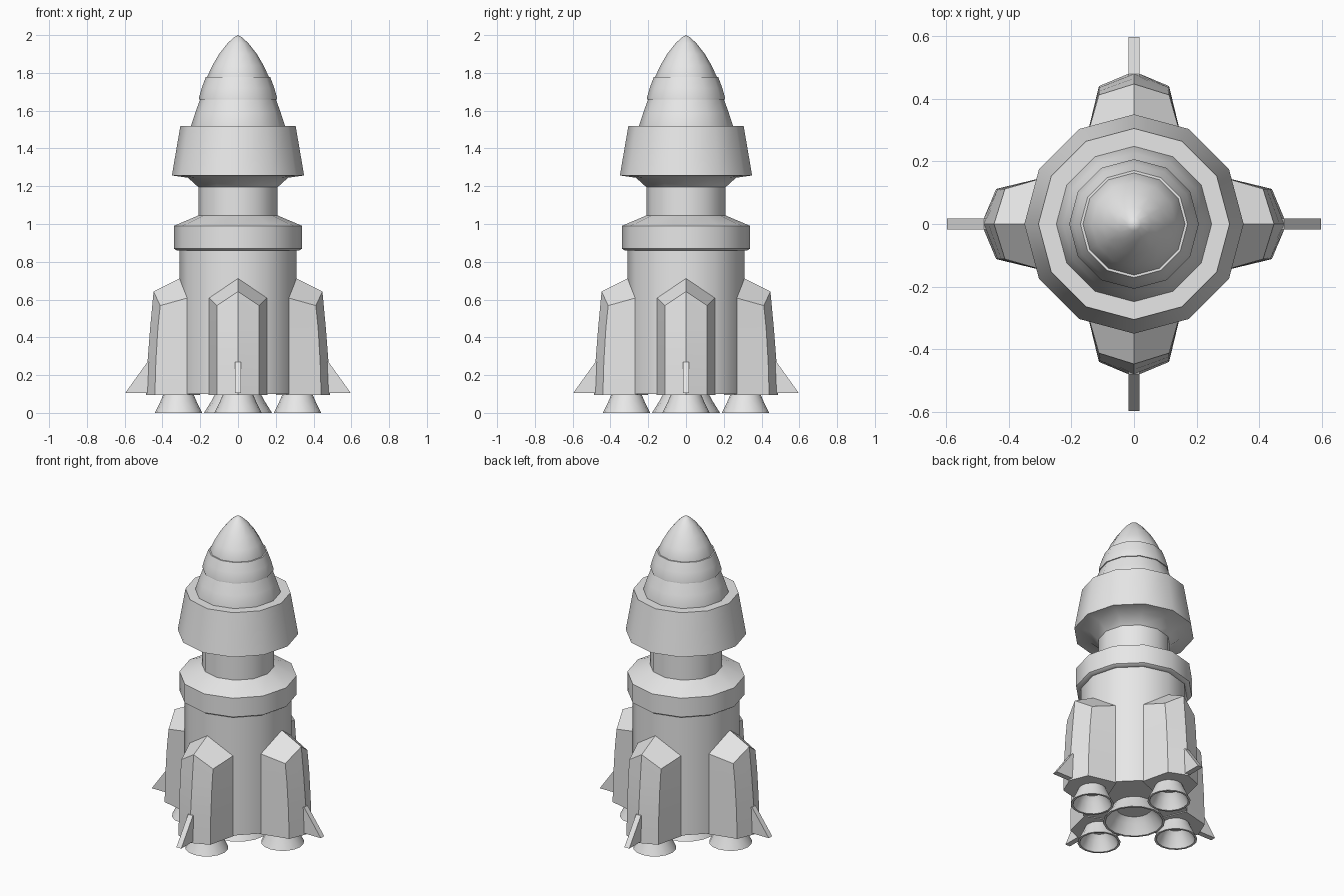
import bpy, bmesh, math
from mathutils import Matrix

cube = bpy.data.objects.get("Cube")
if cube:
    bpy.data.objects.remove(cube, do_unlink=True)

grey = bpy.data.materials.new("light_grey")
grey.use_nodes = True
COLOUR = (0.8, 0.8, 0.8, 1)
grey.diffuse_color = COLOUR
grey.node_tree.nodes["Principled BSDF"].inputs["Base Color"].default_value = COLOUR


def finish(name, bm, smooth=True):
    bmesh.ops.recalc_face_normals(bm, faces=bm.faces)
    me = bpy.data.meshes.new(name)
    bm.to_mesh(me)
    bm.free()
    me.materials.append(grey)
    if smooth:
        me.shade_smooth()
        me.set_sharp_from_angle(angle=math.radians(35))
    ob = bpy.data.objects.new(name, me)
    bpy.context.collection.objects.link(ob)
    return ob


def lathe(name, profile, sides=12, centre=(0, 0)):
    """Spin a (radius, z) profile that starts and ends on the axis."""
    bm = bmesh.new()
    rings = []
    for r, z in profile:
        n = 1 if r == 0 else sides
        rings.append([bm.verts.new((centre[0] + r * math.cos(2 * math.pi * i / sides),
                                    centre[1] + r * math.sin(2 * math.pi * i / sides), z))
                      for i in range(n)])
    for a, b in zip(rings, rings[1:]):
        for i in range(sides):
            j = (i + 1) % sides
            quad = [a[i % len(a)], a[j % len(a)], b[j % len(b)], b[i % len(b)]]
            bm.faces.new(list(dict.fromkeys(quad)))
    return finish(name, bm)


# Lower hull with collar and neck
lathe("lower_hull", [(0, 0.1), (0.31, 0.1), (0.31, 0.86), (0.325, 0.86), (0.34, 0.87),
                     (0.34, 0.99), (0.21, 1.045), (0.21, 1.21), (0, 1.21)])

# Flared upper stage
lathe("upper_stage", [(0, 1.195), (0.21, 1.195), (0.265, 1.245), (0.35, 1.257),
                      (0.305, 1.52), (0.24, 1.52), (0, 1.52)])

# Stepped nose cone
lathe("nose_base", [(0, 1.51), (0.248, 1.51), (0.248, 1.522), (0.226, 1.59), (0.2, 1.662), (0, 1.662)])
lathe("nose_ring", [(0, 1.66), (0.207, 1.66), (0.207, 1.668), (0.192, 1.72), (0.171, 1.777), (0, 1.777)])
lathe("nose_tip", [(0, 1.77), (0.163, 1.77), (0.163, 1.78), (0.135, 1.84), (0.1, 1.9),
                   (0.055, 1.957), (0.022, 1.988), (0, 2.0)])


# Booster pod: (inner middle, inner side, shoulder, ridge) for each level
def pod(name, turn):
    levels = []
    for z, shoulder, ridge in ((0.095, 0.44, 0.487), (0.27, 0.435, 0.479), (0.45, 0.424, 0.465)):
        levels.append([(0.2, 0, z), (0.262, 0.155, z), (shoulder, 0.112, z), (ridge, 0, z)])
    levels.append([(0.3, 0, 0.717), (0.262, 0.155, 0.61), (0.412, 0.112, 0.568), (0.447, 0, 0.643)])
    bm = bmesh.new()
    rings = []
    for a, b, c, d in levels:
        loop = [a, b, c, d] + [(p[0], -p[1], p[2]) for p in (c, b)]
        rings.append([bm.verts.new(p) for p in loop])
    for lo, hi in zip(rings, rings[1:]):
        for i in range(6):
            j = (i + 1) % 6
            bm.faces.new((lo[i], lo[j], hi[j], hi[i]))
    for r in (rings[0], rings[-1]):
        bm.faces.new(r[:4])
        bm.faces.new((r[0], r[3], r[4], r[5]))
    bm.transform(turn)
    finish(name, bm)


# Fin: thin upright plate with a sloping outer edge
def fin(name, turn):
    bm = bmesh.new()
    outline = [(0.44, 0.105), (0.597, 0.105), (0.479, 0.27), (0.44, 0.27)]
    sides = [[bm.verts.new((x, y, z)) for x, z in outline] for y in (-0.017, 0.017)]
    for s in sides:
        bm.faces.new(s)
    for i in range(4):
        j = (i + 1) % 4
        bm.faces.new((sides[0][i], sides[0][j], sides[1][j], sides[1][i]))
    bm.transform(turn)
    finish(name, bm, smooth=False)


# Hollow engine bell
def nozzle(name, top, bottom, centre, sides):
    mid = top + (bottom - top) * 0.42
    lathe(name, [(0, 0.11), (top, 0.11), (mid, 0.06), (bottom, 0), (bottom - 0.013, 0),
                 (mid - 0.013, 0.06), (top - 0.013, 0.09), (0, 0.09)], sides, centre)


for k, side in enumerate(("left", "back", "right", "front")):
    angle = k * math.pi / 2
    turn = Matrix.Rotation(angle, 4, 'Z')
    pod(side + "_booster_pod", turn)
    fin(side + "_fin", turn)
    nozzle(side + "_nozzle", 0.075, 0.125,
           (0.315 * math.cos(angle), 0.315 * math.sin(angle)), 16)
nozzle("main_nozzle", 0.115, 0.18, (0, 0), 16)
